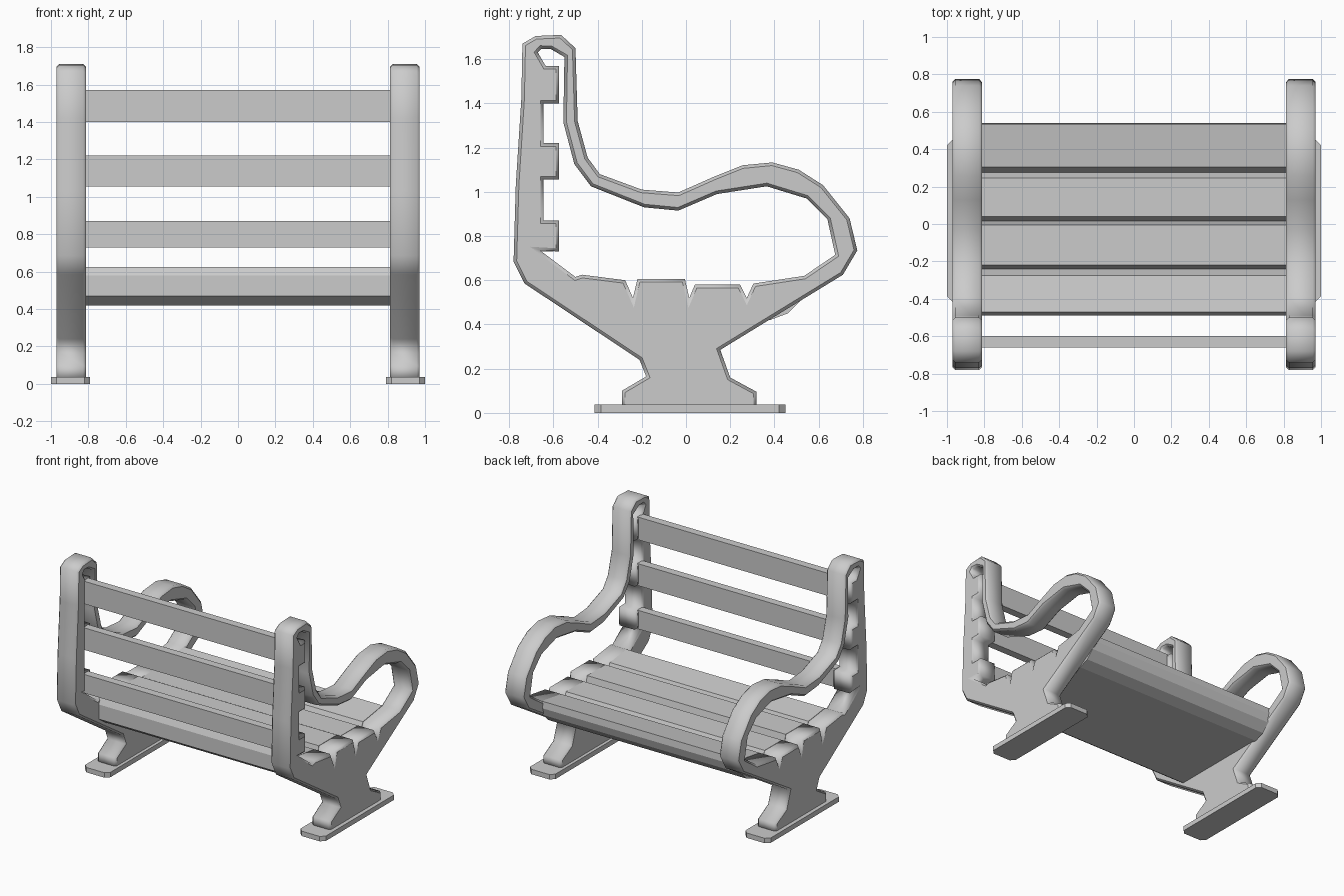
import bpy, bmesh

if "Cube" in bpy.data.objects:
    bpy.data.objects.remove(bpy.data.objects["Cube"])

# Seat surface with V gaps between the planks, front to back, as (y, z)
SEAT_TOP = [(.535, .62), (.305, .585), (.275, .52), (.245, .58), (.04, .58),
            (.015, .52), (-.005, .605), (-.22, .605), (-.24, .52),
            (-.275, .6), (-.47, .625)]

# Side frame silhouette
OUTER = [(-.74, 1.67), (-.68, 1.705), (-.565, 1.71), (-.50, 1.65), (-.49, 1.32),
         (-.445, 1.155), (-.39, 1.08), (-.20, 1.01), (-.035, .997), (.13, 1.07),
         (.255, 1.12), (.39, 1.133), (.51, 1.10), (.62, 1.03), (.74, .88),
         (.775, .735), (.71, .625), (.155, .285), (.20, .16), (.32, .095),
         (.32, .02), (-.29, .02), (-.29, .10), (-.18, .165), (-.21, .24),
         (-.73, .585), (-.78, .685), (-.77, 1.03), (-.745, 1.42)]

# Opening below the armrest: arm underside, seat line, then back teeth
INNER = [(-.67, 1.63), (-.655, 1.647), (-.61, 1.645), (-.55, 1.61), (-.555, 1.315),
         (-.505, 1.125), (-.43, 1.025), (-.19, .93), (-.035, .915), (.14, .99),
         (.365, 1.025), (.545, .97), (.64, .875), (.675, .715)]
INNER += SEAT_TOP + [(-.50, .615), (-.66, .735)]
SLATS = [(.73, .87), (1.055, 1.22), (1.40, 1.57)]
for i, (lo, hi) in enumerate(SLATS):
    if i:
        INNER.append((-.645, lo))
    INNER += [(-.575, lo), (-.575, hi), (-.645 if i < 2 else -.635, hi)]


def side_frame(name, x):
    """Chamfered plate cut from the silhouette and its opening."""
    cu = bpy.data.curves.new(name, 'CURVE')
    cu.dimensions = '2D'
    cu.fill_mode = 'BOTH'
    for pts in (OUTER, INNER):
        sp = cu.splines.new('POLY')
        sp.points.add(len(pts) - 1)
        for p, (y, z) in zip(sp.points, pts):
            p.co = (y, z, 0, 1)
        sp.use_cyclic_u = True
    d = .014
    cu.extrude = .078 - d
    cu.bevel_depth = d
    cu.bevel_resolution = 0
    cu.offset = -d
    ob = bpy.data.objects.new(name, cu)
    bpy.context.collection.objects.link(ob)
    ob.rotation_euler = (1.5707963, 0, 1.5707963)
    ob.location.x = x
    bpy.ops.object.select_all(action='DESELECT')
    ob.select_set(True)
    bpy.context.view_layer.objects.active = ob
    bpy.ops.object.convert(target='MESH')
    bpy.context.object.data.shade_flat()


def prism(name, pts, vec):
    """Solid from a flat polygon swept along vec."""
    bm = bmesh.new()
    face = bm.faces.new([bm.verts.new(p) for p in pts])
    res = bmesh.ops.extrude_face_region(bm, geom=[face])
    verts = [g for g in res['geom'] if isinstance(g, bmesh.types.BMVert)]
    bmesh.ops.translate(bm, verts=verts, vec=vec)
    bmesh.ops.recalc_face_normals(bm, faces=bm.faces)
    me = bpy.data.meshes.new(name)
    bm.to_mesh(me)
    bm.free()
    bpy.context.collection.objects.link(bpy.data.objects.new(name, me))


# Side frames and their foot plates with clipped corners
for side, s in (("left", -1), ("right", 1)):
    side_frame(side + "_frame", s * .892)
    c, hx, hy, k = s * .895, .105, .433, .03
    plate = [(-hx + k, -hy), (hx - k, -hy), (hx, -hy + k), (hx, hy - k),
             (hx - k, hy), (-hx + k, hy), (-hx, hy - k), (-hx, -hy + k)]
    prism(side + "_foot_plate", [(c + x, .018 + y, 0) for x, y in plate], (0, 0, .037))

# Seat: grooved top, rounded front edge and flat underside
W = .825
under = [(-.49, .58), (-.49, .47), (-.42, .42), (.38, .42), (.46, .45), (.52, .51), (.54, .57)]
prism("seat", [(-W, y, z) for y, z in SEAT_TOP + under], (2 * W, 0, 0))

# Back slats
for i, (lo, hi) in enumerate(SLATS):
    prism(f"back_slat_{i + 1}",
          [(-W, -.66, lo), (-W, -.6, lo), (-W, -.6, hi), (-W, -.66, hi)], (2 * W, 0, 0))
